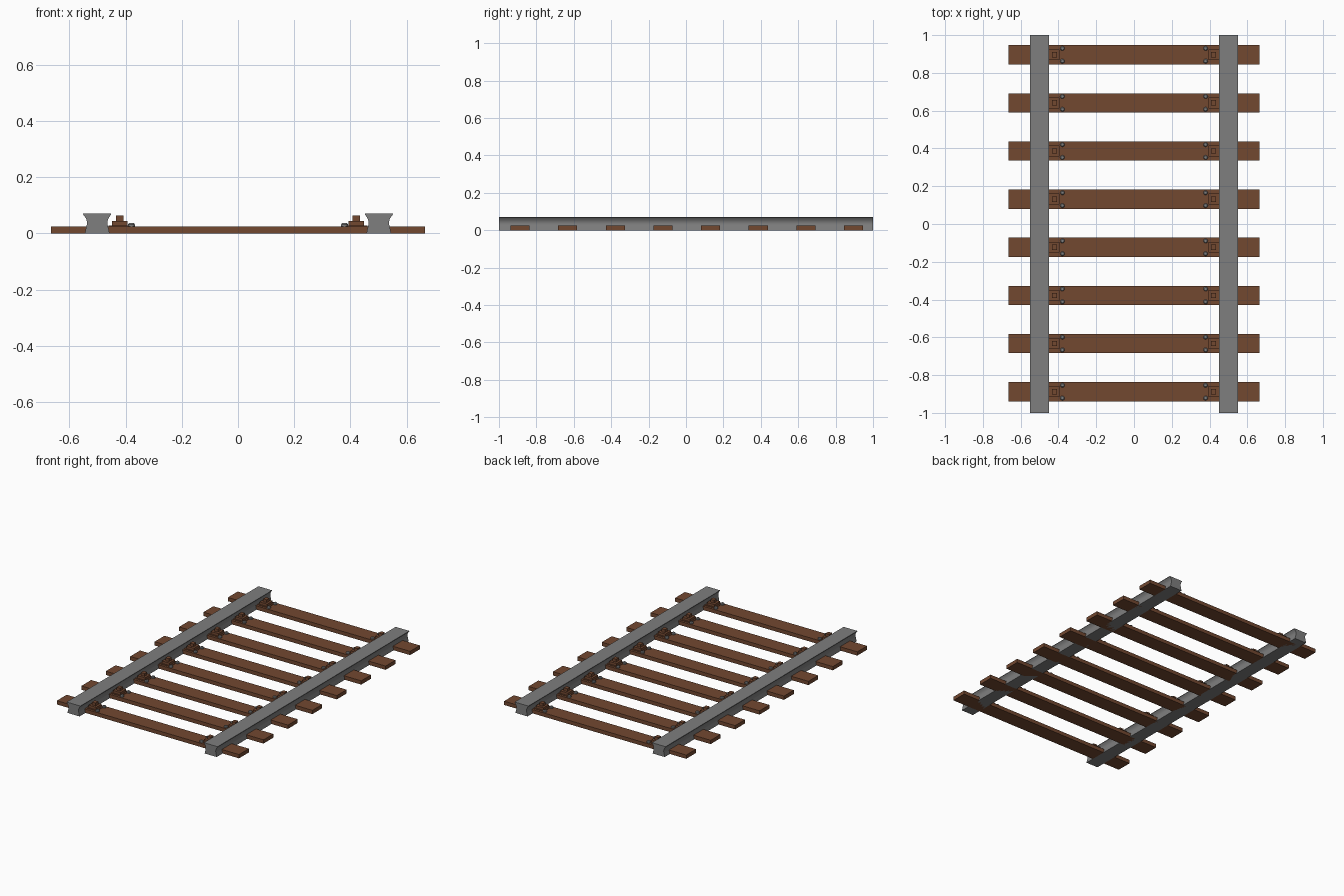
import bpy, bmesh
from mathutils import Matrix

if "Cube" in bpy.data.objects:
    bpy.data.objects.remove(bpy.data.objects["Cube"])

wood = bpy.data.materials.new("wood_brown")
wood.diffuse_color = (0.17, 0.065, 0.03, 1)
wood.use_nodes = True
wood.node_tree.nodes["Principled BSDF"].inputs["Base Color"].default_value = wood.diffuse_color
steel = bpy.data.materials.new("steel_grey")
steel.diffuse_color = (0.21, 0.21, 0.21, 1)
steel.use_nodes = True
steel.node_tree.nodes["Principled BSDF"].inputs["Base Color"].default_value = steel.diffuse_color


def finish(name, bm, mat):
    bmesh.ops.recalc_face_normals(bm, faces=bm.faces)
    me = bpy.data.meshes.new(name)
    bm.to_mesh(me)
    bm.free()
    me.materials.append(mat)
    ob = bpy.data.objects.new(name, me)
    bpy.context.collection.objects.link(ob)
    return ob


def add_box(bm, x0, x1, y0, y1, z0, z1):
    m = Matrix.Translation(((x0 + x1) / 2, (y0 + y1) / 2, (z0 + z1) / 2))
    m = m @ Matrix.Diagonal((x1 - x0, y1 - y0, z1 - z0, 1))
    bmesh.ops.create_cube(bm, size=1, matrix=m)


def add_bolt(bm, x, y):
    for r1, r2, z0, z1 in ((0.012, 0.012, 0.025, 0.032), (0.012, 0.008, 0.032, 0.037)):
        bmesh.ops.create_cone(bm, cap_ends=True, segments=12, radius1=r1, radius2=r2,
                              depth=z1 - z0, matrix=Matrix.Translation((x, y, (z0 + z1) / 2)))


# Rails: waisted profile extruded along y
half = [(0.044, 0), (0.0415, 0.012), (0.0385, 0.024), (0.0365, 0.034),
        (0.0365, 0.042), (0.039, 0.051), (0.044, 0.060), (0.050, 0.067), (0.050, 0.07)]
profile = half + [(-x, z) for x, z in reversed(half)]
for side, label in ((-1, "left"), (1, "right")):
    bm = bmesh.new()
    end = bm.faces.new([bm.verts.new((side * 0.501 + x, -1, z)) for x, z in profile])
    ext = bmesh.ops.extrude_face_region(bm, geom=[end], use_keep_orig=True)
    moved = [g for g in ext["geom"] if isinstance(g, bmesh.types.BMVert)]
    bmesh.ops.translate(bm, verts=moved, vec=(0, 2, 0))
    rail = finish(label + "_rail", bm, steel)
    bpy.context.view_layer.objects.active = rail
    rail.select_set(True)
    bpy.ops.object.shade_smooth_by_angle(angle=0.6)
    rail.select_set(False)

# Sleepers with a stepped clamp and two bolts inside each rail
for i in range(8):
    yc = 0.896 - i * 0.2548
    bm = bmesh.new()
    add_box(bm, -0.665, 0.665, yc - 0.051, yc + 0.051, 0, 0.025)
    finish(f"sleeper_{i + 1}", bm, wood)
    clamps, bolts = bmesh.new(), bmesh.new()
    for s in (-1, 1):
        # clamp plate, block and cap
        for a, b, hy, z0, z1 in ((0.385, 0.460, 0.036, 0.025, 0.029),
                                 (0.394, 0.449, 0.029, 0.029, 0.045),
                                 (0.408, 0.434, 0.014, 0.045, 0.064)):
            add_box(clamps, min(s * a, s * b), max(s * a, s * b), yc - hy, yc + hy, z0, z1)
        for dy in (-0.034, 0.034):
            add_bolt(bolts, s * 0.379, yc + dy)
    finish(f"rail_clamps_{i + 1}", clamps, wood)
    finish(f"clamp_bolts_{i + 1}", bolts, steel)
